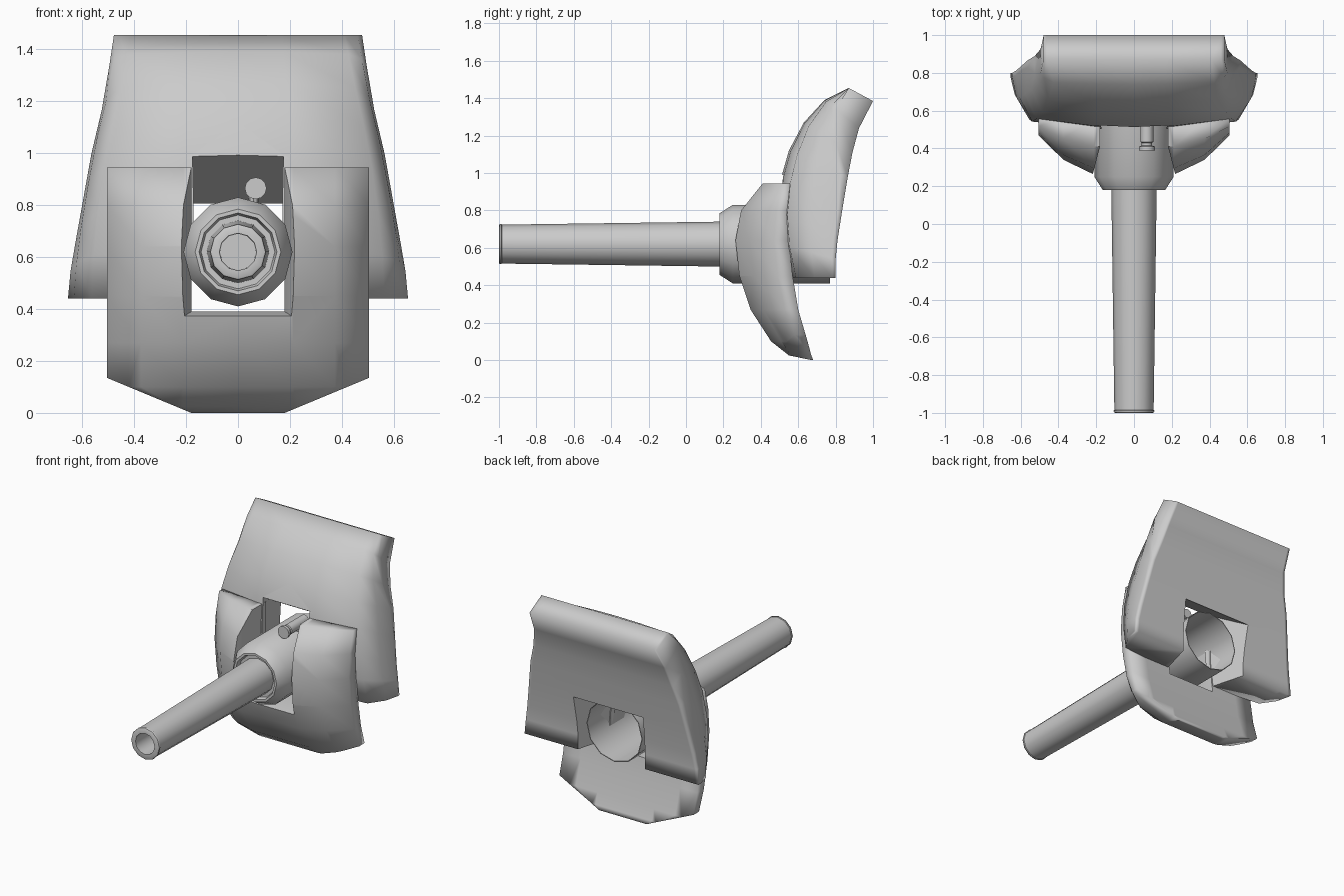
import bpy, bmesh, math
from mathutils import Vector

if "Cube" in bpy.data.objects:
    bpy.data.objects.remove(bpy.data.objects["Cube"])

AXIS_Z = 0.62


def make(name, bm, angle=40):
    bmesh.ops.recalc_face_normals(bm, faces=bm.faces)
    me = bpy.data.meshes.new(name)
    bm.to_mesh(me)
    bm.free()
    ob = bpy.data.objects.new(name, me)
    bpy.context.collection.objects.link(ob)
    activate(ob)
    bpy.ops.object.shade_smooth_by_angle(angle=math.radians(angle))
    return ob


def activate(ob):
    bpy.ops.object.select_all(action='DESELECT')
    bpy.context.view_layer.objects.active = ob
    ob.select_set(True)


def loft(bm, rings):
    for a, b in zip(rings, rings[1:]):
        for i in range(len(a)):
            j = (i + 1) % len(a)
            bm.faces.new((a[i], a[j], b[j], b[i]))


def lathe(name, profile, x=0, z=AXIS_Z, n=12):
    # revolve (y, radius) points round a line parallel to y, capping both ends
    bm = bmesh.new()
    rings = [[bm.verts.new((x + r * math.cos(2 * math.pi * i / n), y,
                            z + r * math.sin(2 * math.pi * i / n))) for i in range(n)]
             for y, r in profile]
    loft(bm, rings)
    bm.faces.new(rings[0])
    bm.faces.new(rings[-1])
    return make(name, bm)


def shield_mesh(rows, cols):
    # rows: front y, front z, back y, back z, half width, edge rounding
    # cols: fraction of half width, how far the front recedes to the back
    full = [(-f, t) for f, t in reversed(cols) if f] + cols
    bm = bmesh.new()
    loops = []
    for yf, zf, yb, zb, w, k in rows:
        front, back = Vector((0, yf, zf)), Vector((0, yb, zb))
        pts = [front.lerp(back, t * k) + Vector((f * w, 0, 0)) for f, t in full]
        pts += [back + Vector((f * w, 0, 0)) for f, t in reversed(full)]
        loops.append([bm.verts.new(p) for p in pts])
    loft(bm, loops)
    n = len(loops[0])
    for lp in (loops[0], loops[-1]):
        for i in range(n // 2 - 1):
            bm.faces.new((lp[i], lp[i + 1], lp[n - 2 - i], lp[n - 1 - i]))
    return bm


def cut(ob, sections, sharp_zone):
    # subtract a solid lofted through (y, half width, bottom z, top z) rectangles
    bm = bmesh.new()
    rings = [[bm.verts.new(p) for p in ((-w, y, b), (w, y, b), (w, y, t), (-w, y, t))]
             for y, w, b, t in sections]
    loft(bm, rings)
    bm.faces.new(rings[0])
    bm.faces.new(rings[-1])
    cutter = make(ob.name + "_cutter", bm)
    cutter.hide_render = True
    mod = ob.modifiers.new("opening", 'BOOLEAN')
    mod.operation, mod.solver, mod.object = 'DIFFERENCE', 'EXACT', cutter
    activate(ob)
    bpy.ops.object.modifier_apply(modifier=mod.name)
    bpy.data.objects.remove(cutter)
    # soft plate all over, crisp edges only round the opening
    bm = bmesh.new()
    bm.from_mesh(ob.data)
    for f in bm.faces:
        f.smooth = True
    lo, hi = sharp_zone
    for e in bm.edges:
        near = all(abs(v.co.x) < 0.27 and lo < v.co.z < hi for v in e.verts)
        e.smooth = not (near and e.calc_face_angle(0) > 0.55)
    bm.to_mesh(ob.data)
    bm.free()


# Rear shield: tall curved plate with a notch for the tube
rear_rows = [
    (0.87, 1.455, 1.00, 1.385, 0.478, 0.0),
    (0.74, 1.39, 0.925, 1.24, 0.495, 0.35),
    (0.63, 1.27, 0.89, 1.11, 0.525, 0.7),
    (0.55, 1.12, 0.865, 0.98, 0.565, 0.95),
    (0.51, 0.98, 0.835, 0.80, 0.598, 1.0),
    (0.495, 0.80, 0.81, 0.64, 0.627, 1.0),
    (0.51, 0.62, 0.80, 0.54, 0.645, 1.0),
    (0.55, 0.44, 0.80, 0.44, 0.655, 1.0),
]
rear = make("rear_shield", shield_mesh(
    rear_rows, [(0, 0), (0.35, 0.03), (0.86, 0.15), (0.965, 0.55), (1.0, 0.93)]), 180)
cut(rear, [(0.3, 0.115, 0.3, 1.115), (1.1, 0.335, 0.3, 0.656)], (0.4, 1.03))

# Front shield: curved lower plate, lower corners trimmed, slot open at the top
front_rows = [(yf, z, yb, z, 0.505, 1) for z, yf, yb in (
    (0.945, 0.41, 0.56), (0.80, 0.295, 0.555), (0.64, 0.262, 0.55), (0.45, 0.285, 0.57),
    (0.27, 0.345, 0.60), (0.10, 0.455, 0.65), (0.025, 0.55, 0.67), (0.0, 0.67, 0.68))]
bm = shield_mesh(front_rows, [(0, 0), (0.42, 0), (0.74, 0.27), (1.0, 0.72)])
for s in (-1, 1):
    res = bmesh.ops.bisect_plane(bm, geom=bm.verts[:] + bm.edges[:] + bm.faces[:],
                                 plane_co=(s * 0.505, 0, 0.135),
                                 plane_no=(s * 0.135, 0, -0.325), clear_outer=True)
    edges = [e for e in res["geom_cut"] if isinstance(e, bmesh.types.BMEdge)]
    bmesh.ops.holes_fill(bm, edges=edges)
front = make("front_shield", bm, 180)
cut(front, [(0.2, 0.235, 0.355, 1.2), (0.41, 0.18, 0.39, 1.2), (0.9, 0.18, 0.39, 1.2)],
    (0.3, 1.0))

# Barrel with a rounded muzzle lip and open bore
lathe("barrel", [(0.32, 0.122), (0.18, 0.12), (-0.985, 0.104), (-0.988, 0.108),
                 (-0.997, 0.106), (-1.0, 0.1), (-1.0, 0.072), (-0.5, 0.07)])

# Collar sleeve, open at the back
lathe("collar_sleeve", [(0.21, 0.115), (0.21, 0.142), (0.18, 0.15), (0.18, 0.165),
                        (0.25, 0.21), (0.77, 0.21), (0.77, 0.205), (0.3, 0.205)])

# Small side gun with flanged tip, and its tapered pin through the sleeve
lathe("side_gun", [(0.39, 0.042), (0.41, 0.042), (0.415, 0.028), (0.43, 0.028),
                   (0.435, 0.034), (0.62, 0.034)], x=0.068, z=0.865)
bm = bmesh.new()
bmesh.ops.create_cone(bm, cap_ends=True, segments=8, radius1=0.004, radius2=0.025, depth=0.15)
bmesh.ops.translate(bm, verts=bm.verts, vec=(0.06, 0.56, 0.785))
make("gun_pin", bm)
